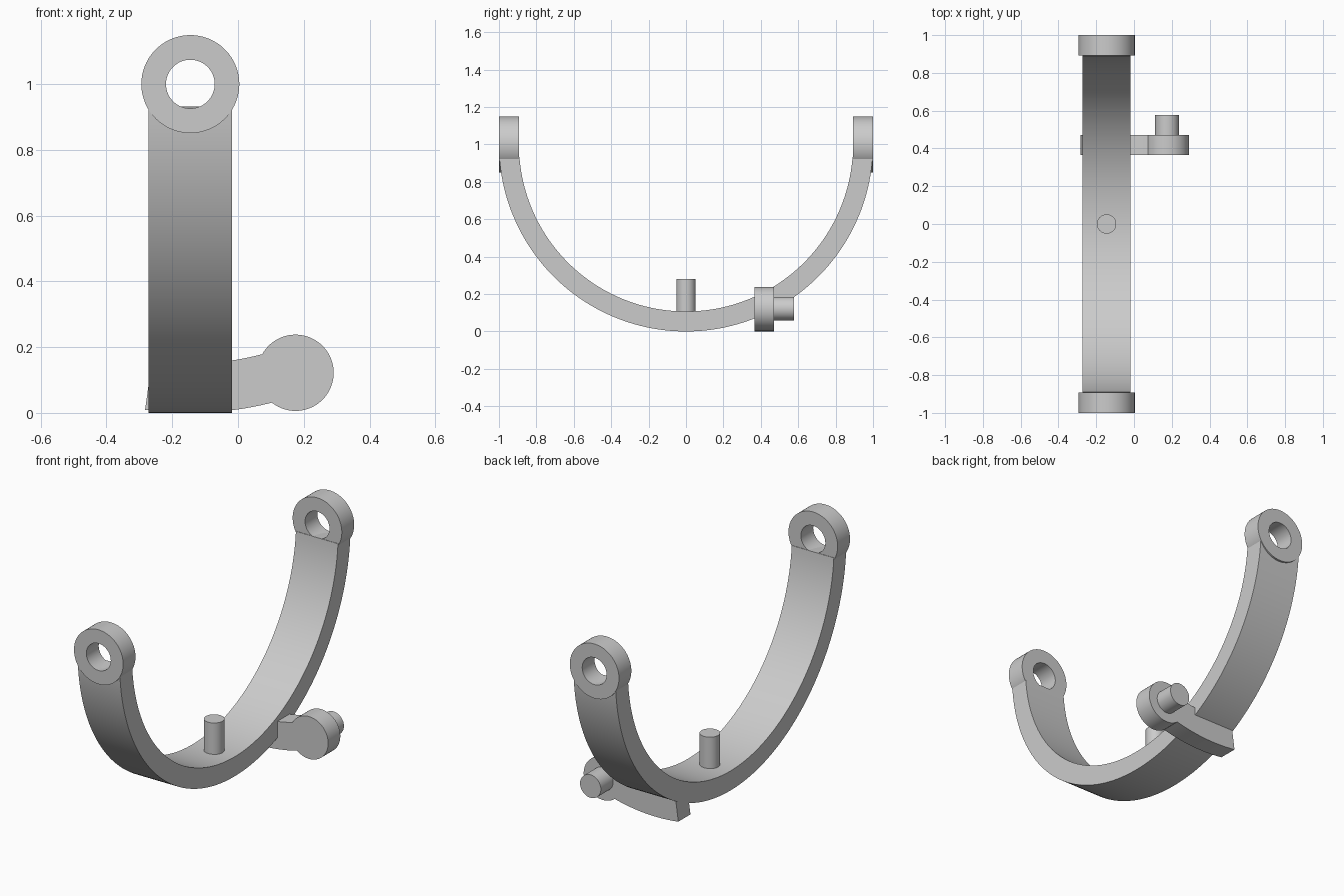
import bpy, bmesh
from math import sin, cos, pi, acos, atan2, hypot, asin
from mathutils import Vector

cube = bpy.data.objects.get("Cube")
if cube:
    bpy.data.objects.remove(cube)

grey = bpy.data.materials.new("plain grey")
grey.use_nodes = True
colour = (0.6, 0.6, 0.6, 1)
grey.diffuse_color = colour
grey.node_tree.nodes["Principled BSDF"].inputs["Base Color"].default_value = colour

CX = -0.145          # middle of the strap
RING_Z = 1.0         # centre height of the half hoop
HOOP_IN, HOOP_OUT = 0.893, 1.0
HALF_WIDTH = 0.1275
SIDES = 96


def arc(cx, cy, r, a0, a1, n):
    """Points along an arc, both ends included."""
    return [(cx + r * cos(a0 + (a1 - a0) * i / n),
             cy + r * sin(a0 + (a1 - a0) * i / n)) for i in range(n + 1)]


def circle(cx, cy, r):
    return arc(cx, cy, r, 0, 2 * pi, SIDES)[:-1]


def solid(name, faces2d, place, low, high):
    """Extrude flat polygons from low to high; place maps (u, v, depth) to a point."""
    bm = bmesh.new()
    for poly in faces2d:
        bm.faces.new([bm.verts.new(place(u, v, low)) for u, v in poly])
    bmesh.ops.remove_doubles(bm, verts=bm.verts, dist=1e-5)
    base = bm.faces[:]
    moved = bmesh.ops.extrude_face_region(bm, geom=base, use_keep_orig=True)
    shift = Vector(place(0, 0, high)) - Vector(place(0, 0, low))
    bmesh.ops.translate(bm, vec=shift,
                        verts=[v for v in moved["geom"] if isinstance(v, bmesh.types.BMVert)])
    bmesh.ops.recalc_face_normals(bm, faces=bm.faces)
    mesh = bpy.data.meshes.new(name)
    bm.to_mesh(mesh)
    bm.free()
    mesh.materials.append(grey)
    obj = bpy.data.objects.new(name, mesh)
    bpy.context.collection.objects.link(obj)
    bpy.ops.object.select_all(action="DESELECT")
    obj.select_set(True)
    bpy.context.view_layer.objects.active = obj
    bpy.ops.object.shade_smooth_by_angle()
    return obj


def strips(inner, outer):
    """Quads between two matching rows of points."""
    return [(inner[i], outer[i], outer[i + 1], inner[i + 1]) for i in range(len(inner) - 1)]


def along_x(u, v, d):
    return (d, u, v)


def along_y(u, v, d):
    return (u, d, v)


def along_z(u, v, d):
    return (u, v, d)


# Half hoop strap, ending just below the eyelet holes
end = asin(0.076)
solid("hoop_strap",
      strips(arc(0, RING_Z, HOOP_IN, pi + end, 2 * pi - end, SIDES),
             arc(0, RING_Z, HOOP_OUT, pi + end, 2 * pi - end, SIDES)),
      along_x, CX - HALF_WIDTH, CX + HALF_WIDTH)

# Eyelets at both ends
eyelet = strips(arc(CX, RING_Z, 0.074, 0, 2 * pi, SIDES),
                arc(CX, RING_Z, 0.149, 0, 2 * pi, SIDES))
for name, side in (("front_eyelet", -1), ("back_eyelet", 1)):
    solid(name, eyelet, along_y, side * HOOP_IN, side * HOOP_OUT)

# Upright pin in the bottom of the hoop
solid("centre_pin", [circle(CX, 0, 0.051)], along_z, 0.05, 0.28)

# Curved lever with a round head, drawn as one outline
HEAD_X, HEAD_Z, HEAD_R = 0.175, 0.122, 0.116
dx, dz = HEAD_X - CX, HEAD_Z - RING_Z
reach, aim = hypot(dx, dz), atan2(dz, dx)


def meet(r):
    """Angle at which an arm edge of radius r enters the round head."""
    return aim - acos((r * r + reach ** 2 - HEAD_R ** 2) / (2 * r * reach))


LEVER_IN, LEVER_OUT = 0.85, 1.0
tail = -pi / 2 - 0.138
bottom = arc(CX, RING_Z, LEVER_OUT, tail, meet(LEVER_OUT), 24)
top = arc(CX, RING_Z, LEVER_IN, meet(LEVER_IN), tail, 24)
h0 = atan2(bottom[-1][1] - HEAD_Z, bottom[-1][0] - HEAD_X)
h1 = atan2(top[0][1] - HEAD_Z, top[0][0] - HEAD_X)
if h1 < h0:
    h1 += 2 * pi
head = arc(HEAD_X, HEAD_Z, HEAD_R, h0, h1, 72)
solid("lever", [bottom + head[1:-1] + top], along_y, 0.365, 0.47)

# Peg on the back of the lever head
solid("lever_peg", [circle(HEAD_X, HEAD_Z, 0.063)], along_y, 0.44, 0.577)
